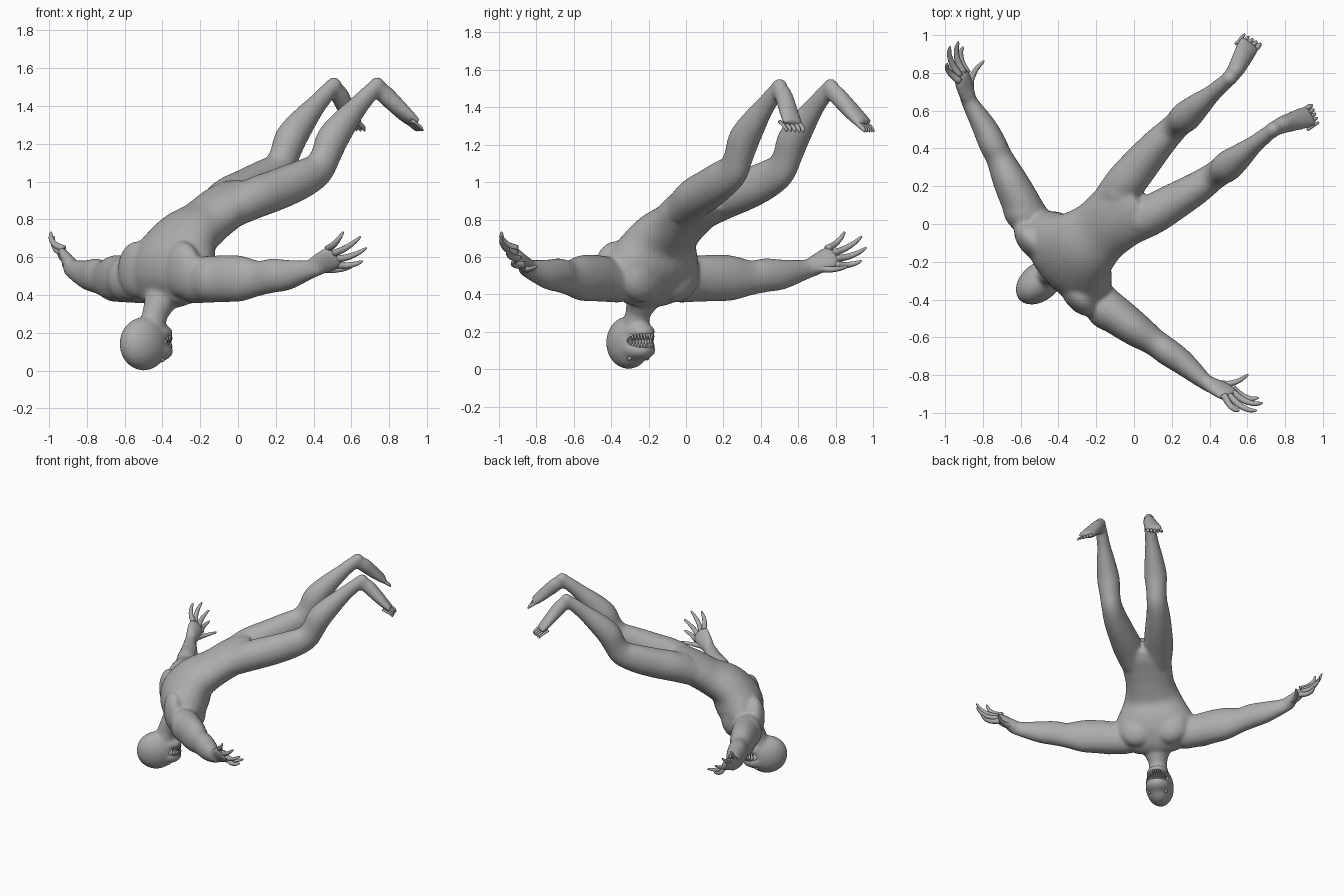
import bpy, bmesh, math
from mathutils import Matrix, Vector

cube = bpy.data.objects.get("Cube")
if cube:
    bpy.data.objects.remove(cube)

# Parts are made in the figure's own frame (x = sideways, y = ahead), then turned into place
PLACE = Matrix.Translation((-0.17, -0.03, 0)) @ Matrix.Rotation(math.radians(-49.9), 4, 'Z')

GREY = (0.42, 0.42, 0.42, 1)
skin = bpy.data.materials.new("grey_skin")
skin.use_nodes = True
skin.diffuse_color = GREY
shader = next(n for n in skin.node_tree.nodes if n.type == 'BSDF_PRINCIPLED')
shader.inputs["Base Color"].default_value = GREY


def spline(a, b, c, d, t):
    return 0.5 * (2 * b + (c - a) * t + (2 * a - 5 * b + 4 * c - d) * t * t
                  + (3 * b - a - 3 * c + d) * t ** 3)


def loft(bm, rows, wide=(1, 0, 0), sides=16, steps=4):
    """Skin ellipses along a smooth path; each row is x, y, z, half width, half depth."""
    pts = []
    last = len(rows) - 1
    for i in range(last):
        four = [rows[max(i - 1, 0)], rows[i], rows[i + 1], rows[min(i + 2, last)]]
        for k in range(steps):
            pts.append([spline(*q, k / steps) for q in zip(*four)])
    pts.append(list(rows[-1]))
    rings = []
    for i, p in enumerate(pts):
        ahead, behind = pts[min(i + 1, len(pts) - 1)], pts[max(i - 1, 0)]
        tangent = (Vector(ahead[:3]) - Vector(behind[:3])).normalized()
        side = Vector(wide)
        side = (side - tangent * side.dot(tangent)).normalized()
        other = tangent.cross(side)
        ring = []
        for j in range(sides):
            a = math.tau * j / sides
            ring.append(bm.verts.new(Vector(p[:3]) + side * p[3] * math.cos(a)
                                     + other * p[4] * math.sin(a)))
        rings.append(ring)
    for r, q in zip(rings, rings[1:]):
        for j in range(sides):
            k = (j + 1) % sides
            bm.faces.new((r[j], r[k], q[k], q[j]))
    bm.faces.new(rings[0][::-1])
    bm.faces.new(rings[-1])


def ball(bm, centre, radii, sub=3):
    m = Matrix.Translation(centre) @ Matrix.Diagonal((*radii, 1))
    bmesh.ops.create_icosphere(bm, subdivisions=sub, radius=1, matrix=m)


def finish(bm, name):
    bmesh.ops.transform(bm, matrix=PLACE, verts=bm.verts)
    bmesh.ops.recalc_face_normals(bm, faces=bm.faces)
    for f in bm.faces:
        f.smooth = True
    mesh = bpy.data.meshes.new(name)
    bm.to_mesh(mesh)
    bm.free()
    mesh.materials.append(skin)
    ob = bpy.data.objects.new(name, mesh)
    bpy.context.collection.objects.link(ob)
    return ob


body = bmesh.new()

# Torso from the collar to the pelvis
torso = [(-.30, .355, .14, .06), (-.275, .41, .26, .115), (-.25, .49, .3, .16),
         (-.215, .59, .28, .175), (-.14, .70, .212, .15), (-.02, .775, .175, .127),
         (.10, .85, .18, .122), (.20, .90, .18, .112), (.27, .93, .13, .085)]
loft(body, [(0, *row) for row in torso], sides=24)

# Neck, skull and both jaws
loft(body, [(0, -.38, .2, .075, .075), (0, -.355, .29, .066, .07), (0, -.325, .35, .09, .078),
            (0, -.29, .41, .13, .08)])
ball(body, (0, -.43, .142), (.101, .146, .143))
ball(body, (0, -.35, .2), (.082, .105, .05))
ball(body, (0, -.355, .105), (.09, .108, .062))

for m in (-1, 1):
    # Chest, shoulder blade, shoulder and buttock muscles
    ball(body, (m * .12, -.18, .5), (.14, .095, .145))
    ball(body, (m * .19, -.32, .535), (.125, .075, .15))
    ball(body, (m * .335, -.26, .485), (.125, .1, .125))
    ball(body, (m * .09, .2, .935), (.09, .085, .073))

    # Arm and palm
    arm = [(.18, -.26, .45, .1, .1), (.32, -.25, .48, .105, .122), (.43, -.225, .487, .1, .126),
           (.53, -.2, .487, .09, .122), (.64, -.17, .489, .073, .094), (.72, -.15, .502, .074, .092),
           (.82, -.125, .507, .066, .082), (.97, -.1, .535, .044, .054), (1.02, -.08, .555, .04, .054)]
    loft(body, [(m * r[0], *r[1:]) for r in arm], wide=(0, 1, 0))
    palm = [(.99, -.09, .55, .052, .037), (1.04, -.07, .57, .066, .036),
            (1.09, -.05, .595, .072, .03), (1.12, -.04, .61, .062, .022)]
    loft(body, [(m * r[0], *r[1:]) for r in palm], wide=(0, -.6, .8))

    # Leg
    leg = [(.09, .12, .855, .092, .097), (.11, .25, .915, .107, .11), (.132, .38, .957, .1, .11),
           (.155, .52, 1.008, .087, .105), (.165, .63, 1.06, .075, .093), (.17, .685, 1.135, .075, .083),
           (.172, .73, 1.225, .082, .088), (.174, .813, 1.315, .068, .076),
           (.175, .905, 1.4, .049, .058), (.177, .995, 1.477, .042, .048), (.178, 1.03, 1.503, .037, .042)]
    loft(body, [(m * r[0], *r[1:]) for r in leg])

    # Heel and foot
    ball(body, (m * .178, 1.035, 1.508), (.042, .046, .047))
    foot = [(.178, 1.015, 1.5, .038, .038), (.187, 1.075, 1.465, .045, .052), (.212, 1.14, 1.4, .054, .045),
            (.235, 1.195, 1.345, .062, .034), (.25, 1.235, 1.31, .062, .023)]
    loft(body, [(m * r[0], *r[1:]) for r in foot])

body = finish(body, "body")

# Mouth cavity cutter
cut = bmesh.new()
ball(cut, (0, -.275, .152), (.12, .1, .04))
cutter = finish(cut, "mouth_cutter")
cutter.hide_render = True

# Fuse the body into one soft skin, then open the mouth
fuse = body.modifiers.new("fuse", 'REMESH')
fuse.mode = 'VOXEL'
fuse.voxel_size = 0.01
fuse.use_smooth_shade = True
soften = body.modifiers.new("soften", 'SMOOTH')
soften.factor = 0.5
soften.iterations = 20
opening = body.modifiers.new("mouth", 'BOOLEAN')
opening.operation = 'DIFFERENCE'
opening.object = cutter
bpy.ops.object.select_all(action='DESELECT')
bpy.context.view_layer.objects.active = body
body.select_set(True)
for name in [mod.name for mod in body.modifiers]:
    bpy.ops.object.modifier_apply(modifier=name)
bpy.data.objects.remove(cutter)
bpy.ops.object.shade_smooth_by_angle(angle=math.radians(50))

# Fingers: knuckle and tip, bowed outward between
digits = [((1.09, -.01, .56), (1.215, .062, .58)), ((1.105, -.025, .59), (1.25, .06, .65)),
          ((1.105, -.05, .62), (1.26, .01, .71)), ((1.085, -.07, .645), (1.2, -.06, .735)),
          ((1.01, -.06, .54), (1.085, .1, .55))]
for m, label in ((-1, "right"), (1, "left")):
    hand = bmesh.new()
    for base, tip in digits:
        base, tip = Vector(base), Vector(tip)
        bow = Vector((.02, -.015, -.012))
        rows = []
        for t, r in ((0, .019), (.35, .017), (.7, .013), (.93, .008), (1, .003)):
            p = base.lerp(tip, t) + bow * math.sin(math.pi * t)
            rows.append((m * p.x, p.y, p.z, r, r))
        loft(hand, rows, wide=(0, -.6, .8), sides=10, steps=3)
    finish(hand, label + "_fingers")

    # Toes fan from the big toe outward
    toes = bmesh.new()
    for i in range(5):
        x, y, r = .204 + .023 * i, 1.232 - .008 * i, .014 - .0012 * i
        loft(toes, [(m * x, y - .025, 1.325, r, r), (m * (x + .004), y + .015, 1.3, r, r),
                    (m * (x + .007), y + .036, 1.283, r * .9, r * .8),
                    (m * (x + .009), y + .046, 1.268, r * .3, r * .3)], sides=8, steps=2)
    finish(toes, label + "_toes")

    # Small round eye
    eye = bmesh.new()
    ball(eye, (m * .06, -.35, .058), (.012, .012, .012), 2)
    finish(eye, label + "_eye")

# Two rows of pointed teeth around the jaw
teeth = bmesh.new()
for i in range(13):
    a = math.radians(-72 + 12 * i)
    x, y = .07 * math.sin(a), -.352 + .09 * math.cos(a)
    for root, tip in ((.195, .145), (.105, .155)):
        loft(teeth, [(x, y, root, .008, .008), (x, y + .005, (root + tip) / 2, .006, .006),
                     (x, y + .003, tip, .001, .001)], sides=6, steps=1)
finish(teeth, "teeth")
